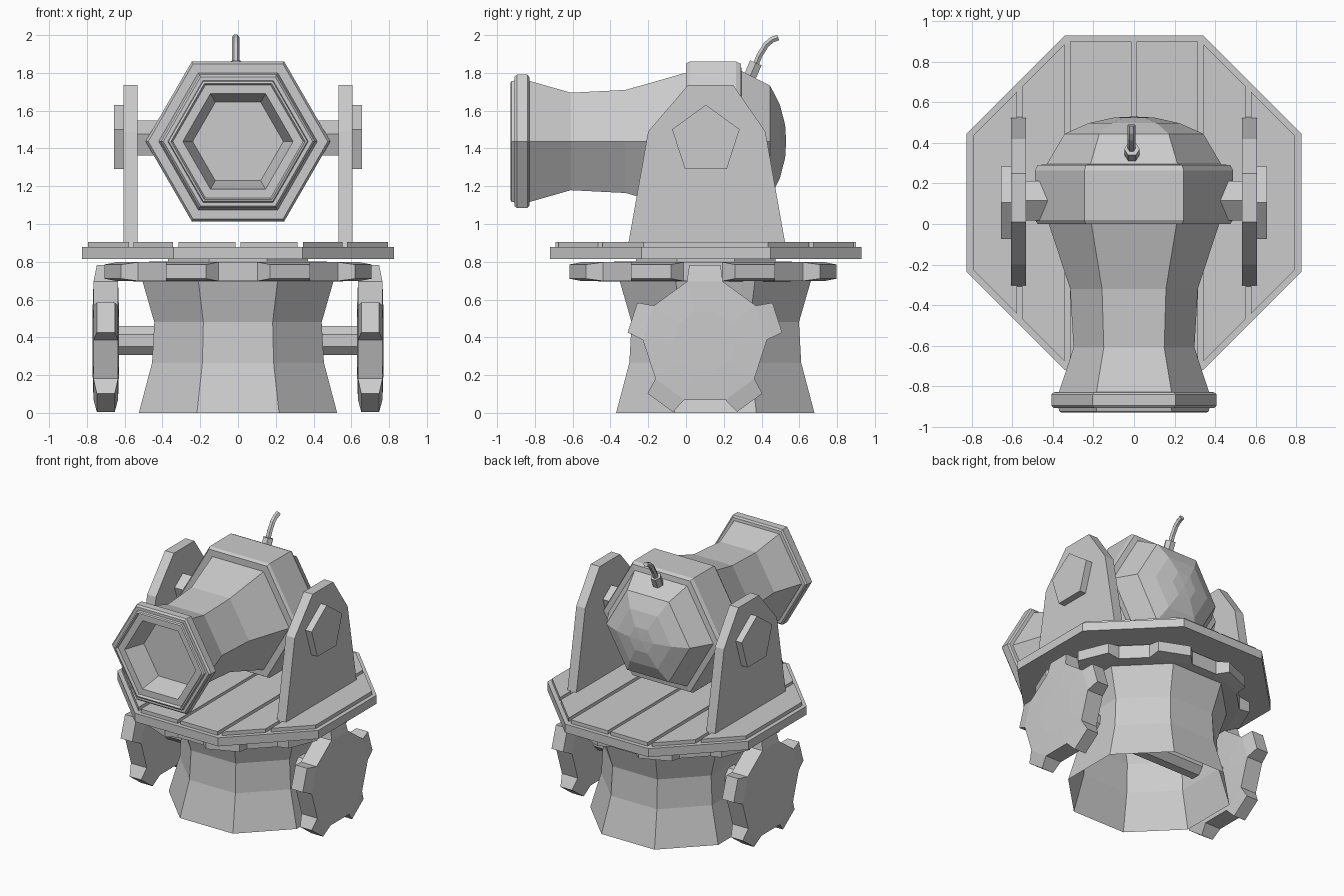
import bpy, bmesh
from math import sin, cos, pi, radians, sqrt
from mathutils import Vector

if "Cube" in bpy.data.objects:
    bpy.data.objects.remove(bpy.data.objects["Cube"])

# map local (u, v, height) onto the chosen world axis
AXES = {'x': lambda u, v, h: (h, u, v),
        'y': lambda u, v, h: (u, h, v),
        'z': lambda u, v, h: (u, v, h)}


def finish(name, bm, loc=(0, 0, 0)):
    bmesh.ops.remove_doubles(bm, verts=bm.verts, dist=1e-5)
    bmesh.ops.recalc_face_normals(bm, faces=bm.faces)
    me = bpy.data.meshes.new(name)
    bm.to_mesh(me)
    bm.free()
    ob = bpy.data.objects.new(name, me)
    ob.location = loc
    bpy.context.collection.objects.link(ob)
    return ob


def lathe(name, profile, sides, axis='z', loc=(0, 0, 0), phase=0, caps=True):
    """Faceted turned shape from (radius, height) pairs."""
    bm = bmesh.new()
    rings = []
    for r, h in profile:
        r = max(r, 0.0)
        if r == 0:
            rings.append([bm.verts.new(AXES[axis](0, 0, h))] * sides)
            continue
        rings.append([bm.verts.new(AXES[axis](r * cos(phase + 2 * pi * i / sides),
                                              r * sin(phase + 2 * pi * i / sides), h))
                      for i in range(sides)])
    for a, b in zip(rings, rings[1:]):
        for i in range(sides):
            j = (i + 1) % sides
            bm.faces.new(list(dict.fromkeys((a[i], a[j], b[j], b[i]))))
    if caps:
        for ring, (r, h) in ((rings[0], profile[0]), (rings[-1], profile[-1])):
            if r > 0:
                bm.faces.new(ring)
    return finish(name, bm, loc)


def prism(name, pts, axis, h0, h1):
    """Extruded outline."""
    bm = bmesh.new()
    a = [bm.verts.new(AXES[axis](u, v, h0)) for u, v in pts]
    b = [bm.verts.new(AXES[axis](u, v, h1)) for u, v in pts]
    bm.faces.new(a)
    bm.faces.new(b)
    for i in range(len(a)):
        j = (i + 1) % len(a)
        bm.faces.new((a[i], a[j], b[j], b[i]))
    return finish(name, bm)


def gear(name, teeth, body, base_w, tip, tip_w, thick, tip_thick, axis, loc, phase):
    """Toothed disc: thicker body with slightly thinner teeth."""
    bm = bmesh.new()
    rims = []
    for s in (1, -1):
        base, tips, hub = [], [], []
        for k in range(teeth):
            a = phase + 2 * pi * k / teeth
            for d in (-1, 1):
                for r, w, t, out in ((body, base_w, thick, base), (tip, tip_w, tip_thick, tips),
                                     (body * .5, base_w * .5, thick * 1.08, hub)):
                    u = r * cos(a) - d * w * sin(a)
                    v = r * sin(a) + d * w * cos(a)
                    out.append(bm.verts.new(AXES[axis](u, v, s * t / 2)))
        n = 2 * teeth
        bm.faces.new(hub)
        for i in range(n):
            j = (i + 1) % n
            bm.faces.new((base[i], base[j], hub[j], hub[i]))
        outline = []
        for k in range(teeth):
            loop = [base[2 * k], tips[2 * k], tips[2 * k + 1], base[2 * k + 1]]
            bm.faces.new(loop)
            outline += loop
        rims.append(outline)
    a, b = rims
    for i in range(len(a)):
        j = (i + 1) % len(a)
        bm.faces.new((a[i], a[j], b[j], b[i]))
    return finish(name, bm, loc)


CY, CZ = 0.105, 1.437          # turret centre line and barrel height
OCT = 1 / cos(pi / 8)

# pedestal, open at the bottom
lathe('pedestal', [(r * OCT, z) for r, z in ((.525, 0), (.455, .265), (.443, .48), (.518, .74))],
      8, loc=(0, .155, 0), phase=pi / 8, caps=False)

# toothed turning ring and platform
gear('turning_ring', 8, .635, .15, .718, .115, .10, .075, 'z', (0, .09, .748), pi / 8)
lathe('turning_hub', [(.4, .75), (.4, .82)], 8, loc=(0, CY, 0), phase=pi / 8)
lathe('platform', [(.825 * OCT, .815), (.825 * OCT, .878)], 8, loc=(0, CY, 0), phase=pi / 8)

# deck planks trimmed to the octagon
A = .795
for i, (x0, x1) in enumerate(((.012, .315), (.343, .553), (.578, A))):
    for s in (-1, 1):
        y0, y1 = (min(A, A * sqrt(2) - x) for x in (x0, x1))
        prism(f'deck_plank_{i}_{s}', [(s * x0, CY - y0), (s * x1, CY - y1),
                                      (s * x1, CY + y1), (s * x0, CY + y0)], 'z', .87, .905)

# lower axle and toothed wheels
lathe('wheel_axle', [(.083, -.68), (.083, .68)], 8, 'x', (0, CY, .383), pi / 8)
bracket = [(-.31, .87), (.53, .87), (.42, 1.49), (.25, 1.735), (.01, 1.735), (-.20, 1.49)]
for side, s in (('left', -1), ('right', 1)):
    gear(f'{side}_wheel', 5, .315, .095, .403, .083, .13, .095, 'x',
         (s * .70, .10, .38), pi / 2)
    # side bracket with pentagon bolt
    prism(f'{side}_bracket', bracket, 'x', s * .533, s * .606)
    lathe(f'{side}_bolt', [(.188, s * .60), (.188, s * .656)], 5, 'x', (0, CY, 1.443), pi / 2)
lathe('barrel_pivot', [(.102, -.61), (.102, .61)], 5, 'x', (0, .115, 1.445), pi / 2)

# hexagonal barrel: bore, muzzle ring, waist, breech band, domed rear
barrel = [(.24, -.76), (.292, -.912), (.345, -.912), (.355, -.93), (.368, -.925), (.372, -.908),
          (.395, -.908), (.408, -.895), (.408, -.84), (.395, -.83), (.37, -.828), (.298, -.61),
          (.315, -.32), (.42, 0), (.475, 0), (.489, .02), (.489, .265), (.475, .29),
          (.43, .295), (.342, .445), (.225, .497), (.10, .525), (0, .53)]
lathe('barrel', barrel, 6, 'y', (0, 0, CZ))

# fuse socket and bent fuse
socket = lathe('fuse_socket', [(.038, -.06), (.038, .045)], 6, loc=(-.01, .352, 1.812))
socket.rotation_euler = (radians(-23), 0, 0)
path = [(.352, 1.80), (.388, 1.89), (.425, 1.95), (.455, 1.975), (.488, 1.988)]
bm = bmesh.new()
prev = None
for i, (y, z) in enumerate(path):
    p, q = Vector(path[max(i - 1, 0)]), Vector(path[min(i + 1, len(path) - 1)])
    t = (q - p).normalized()
    ring = [bm.verts.new((-.012 + .02 * cos(k * pi / 3),
                          y - t.y * .018 * sin(k * pi / 3),
                          z + t.x * .018 * sin(k * pi / 3))) for k in range(6)]
    if prev:
        for k in range(6):
            bm.faces.new((prev[k], prev[(k + 1) % 6], ring[(k + 1) % 6], ring[k]))
    else:
        bm.faces.new(ring)
    prev = ring
bm.faces.new(prev)
finish('fuse', bm)
